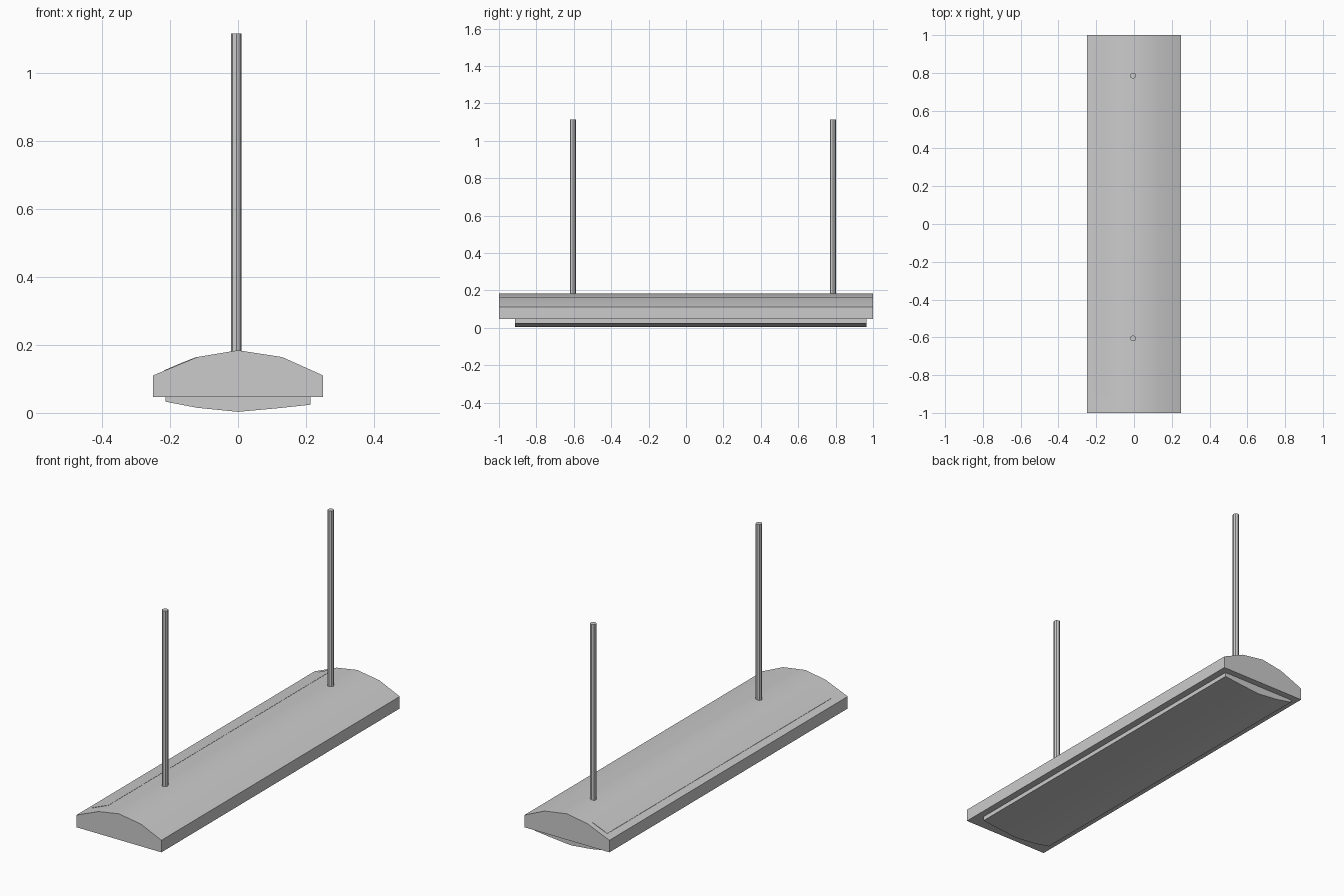
import bpy, bmesh, math

if "Cube" in bpy.data.objects:
    bpy.data.objects.remove(bpy.data.objects["Cube"])


def smooth(ob):
    bpy.ops.object.select_all(action='DESELECT')
    ob.select_set(True)
    bpy.context.view_layer.objects.active = ob
    bpy.ops.object.shade_smooth_by_angle(angle=math.radians(35))


def prism(name, profile, y0, y1):
    """Extrude an x/z profile along y."""
    bm = bmesh.new()
    face = bm.faces.new([bm.verts.new((x, y0, z)) for x, z in profile])
    ext = bmesh.ops.extrude_face_region(bm, geom=[face])
    verts = [g for g in ext["geom"] if isinstance(g, bmesh.types.BMVert)]
    bmesh.ops.translate(bm, verts=verts, vec=(0, y1 - y0, 0))
    bmesh.ops.recalc_face_normals(bm, faces=bm.faces)
    me = bpy.data.meshes.new(name)
    bm.to_mesh(me)
    bm.free()
    ob = bpy.data.objects.new(name, me)
    bpy.context.collection.objects.link(ob)
    smooth(ob)
    return ob


# Arched housing
prism("housing", [(-0.25, 0.046), (0.25, 0.046), (0.25, 0.11), (0.13, 0.164),
                  (0, 0.184), (-0.12, 0.164), (-0.25, 0.11)], -1, 1)

# Shallow curved light panel hanging below the housing
prism("light_panel", [(-0.213, 0.06), (-0.213, 0.033), (-0.12, 0.015), (0, 0.003),
                      (0.12, 0.014), (0.213, 0.024), (0.213, 0.06)], -0.915, 0.965)

# Thin inlay nearly flush with the left slope of the housing
prism("slope_inlay", [(-0.216, 0.12), (-0.12, 0.155), (-0.12, 0.165),
                      (-0.17, 0.1455), (-0.216, 0.1255)], -0.915, 0.97)

# Suspension rods
for i, y in enumerate((-0.605, 0.785)):
    bpy.ops.mesh.primitive_cylinder_add(vertices=8, radius=0.016, depth=0.955,
                                        location=(-0.005, y, 0.6375))
    rod = bpy.context.object
    rod.name = f"suspension_rod_{i + 1}"
    smooth(rod)
